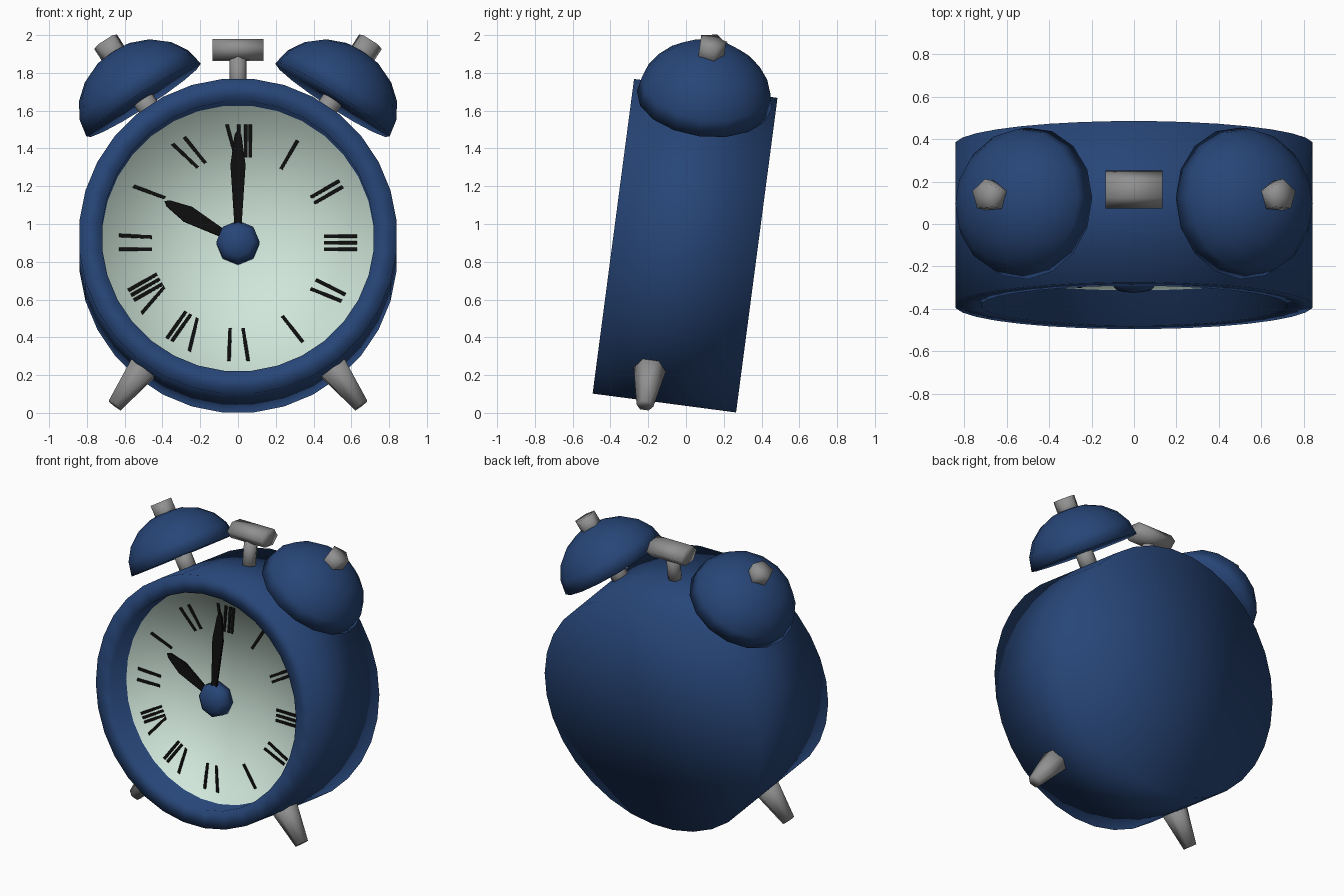
import bpy, bmesh, math
from mathutils import Matrix, Vector

if "Cube" in bpy.data.objects:
    bpy.data.objects.remove(bpy.data.objects["Cube"])


def material(name, rgb):
    m = bpy.data.materials.new(name)
    m.diffuse_color = (*rgb, 1)
    m.use_nodes = True
    m.node_tree.nodes["Principled BSDF"].inputs["Base Color"].default_value = m.diffuse_color
    return m


BLUE = material("navy_blue", (0.02, 0.06, 0.185))
CREAM = material("pale_mint", (0.63, 0.79, 0.70))
BLACK = material("black", (0.004, 0.004, 0.004))
GREY = material("metal_grey", (0.28, 0.28, 0.28))

# The whole clock leans back around its centre
LEAN = Matrix.Translation((0, -0.005, 0.885)) @ Matrix.Rotation(math.radians(-7.5), 4, 'X')
DIAL_Y, DIAL_Z, DIAL_R = -0.215, -0.013, 0.722


def finish(bm, name, mats, smooth=True):
    bmesh.ops.recalc_face_normals(bm, faces=bm.faces)
    me = bpy.data.meshes.new(name)
    bm.to_mesh(me)
    bm.free()
    for m in mats:
        me.materials.append(m)
    for p in me.polygons:
        p.use_smooth = smooth
    ob = bpy.data.objects.new(name, me)
    bpy.context.collection.objects.link(ob)
    return ob


def lathe(name, profile, seg, matrix, mats, phase=0.0, dial_ring=None):
    """Spin (radius, height) points around z; zero radius closes an end."""
    bm = bmesh.new()
    rings = []
    for r, h in profile:
        if r == 0:
            rings.append([bm.verts.new((0, 0, h))] * seg)
        else:
            rings.append([bm.verts.new((r * math.cos(phase + 2 * math.pi * i / seg),
                                        r * math.sin(phase + 2 * math.pi * i / seg), h))
                          for i in range(seg)])
    for k in range(len(rings) - 1):
        a, b = rings[k], rings[k + 1]
        for i in range(seg):
            j = (i + 1) % seg
            loop = list(dict.fromkeys((a[i], a[j], b[j], b[i])))
            f = bm.faces.new(loop)
            f.material_index = 1 if k == dial_ring else 0
    bmesh.ops.transform(bm, matrix=LEAN @ matrix, verts=bm.verts)
    return finish(bm, name, mats)


def rod(name, r0, h0, r1, h1, seg, matrix, mat, phase=0.0):
    return lathe(name, [(0, h0), (r0, h0), (r1, h1), (0, h1)], seg, matrix, [mat], phase)


def plate(bm, outline, angle, y0, y1):
    """Flat piece on the dial; outline is (sideways, outward), angle clockwise."""
    s, c = math.sin(angle), math.cos(angle)
    def ring(y):
        return [bm.verts.new((u * c + v * s, y, DIAL_Z - u * s + v * c)) for u, v in outline]
    a, b = ring(y0), ring(y1)
    bm.faces.new(a)
    bm.faces.new(b[::-1])
    n = len(a)
    for i in range(n):
        bm.faces.new((a[i], b[i], b[(i + 1) % n], a[(i + 1) % n]))


# Case: drum with a deep front recess whose floor is the dial
to_front = Matrix.Rotation(math.radians(90), 4, 'X')   # local z becomes -y
lathe("case", [(0, -0.383), (0.844, -0.383), (0.844, 0.383), (DIAL_R, 0.383),
               (DIAL_R, -DIAL_Y), (0, -DIAL_Y)],
      32, to_front, [BLUE, CREAM], math.pi / 32, dial_ring=4)

# Hour marks: (hour, sideways offset, extra tilt in degrees)
marks = [(1, 0, 0), (2, -0.018, 0), (2, 0.018, 0),
         (3, -0.035, 0), (3, 0, 0), (3, 0.035, 0),
         (4, -0.04, -3), (4, 0.008, -8), (5, -0.02, -8),
         (6, 0.045, 2), (6, -0.04, -9), (7, -0.04, -17), (7, 0.063, 5), (7, 0.033, 5),
         (8, 0.07, 0), (8, 0.04, 0), (8, 0.01, 0), (8, -0.04, -20),
         (9, 0.035, 3), (9, -0.035, 0), (10, 0, -10), (11, -0.01, -17), (11, 0.05, -9),
         (12, -0.035, -15), (12, 0.005, 0), (12, 0.04, 0), (12, 0.065, 0)]
bm = bmesh.new()
for hour, off, tilt in marks:
    t = math.tan(math.radians(tilt))
    w, r0, r1 = 0.009, 0.455, 0.63
    lo, hi = off - t * 0.085, off + t * 0.085
    plate(bm, [(lo - w, r0), (lo + w, r0), (hi + w, r1), (hi - w, r1)],
          math.radians(30 * hour), DIAL_Y + 0.001, DIAL_Y - 0.006)
bmesh.ops.transform(bm, matrix=LEAN, verts=bm.verts)
finish(bm, "hour_marks", [BLACK], False)

# Hands: narrow at the hub, widening, then pointed
for name, angle, length, w, y in (("minute_hand", 0, 0.60, 0.04, -0.05),
                                  ("hour_hand", math.radians(-61), 0.445, 0.045, -0.035)):
    bm = bmesh.new()
    half = [(0.022, 0.0), (0.022, 0.22 * length), (w, 0.68 * length), (0.018, 0.95 * length)]
    outline = half + [(0, length)] + [(-u, v) for u, v in half[::-1]]
    plate(bm, outline, angle, DIAL_Y + y, DIAL_Y + y - 0.015)
    bmesh.ops.transform(bm, matrix=LEAN, verts=bm.verts)
    finish(bm, name, [BLACK], False)

# Hub: domed octagonal knob
lathe("hub", [(0, -0.01), (0.115, -0.01), (0.115, 0.055), (0.08, 0.092), (0, 0.105)], 8,
      Matrix.Translation((0, DIAL_Y, DIAL_Z - 0.003)) @ to_front, [BLUE])

# Bells and feet, mirrored left and right
for side, s in (("left", -1), ("right", 1)):
    up = Matrix.Rotation(s * math.radians(32.7), 4, 'Y')
    dome = [(0, 0.925)] + [(0.36 * math.cos(math.radians(a)), 0.925 + 0.305 * math.sin(math.radians(a)))
                           for a in (0, 18, 36, 54, 72)] + [(0, 1.23)]
    lathe("bell_" + side, dome, 16, up, [BLUE])
    rod("bell_stem_" + side, 0.058, 0.80, 0.058, 0.96, 8, up, GREY)
    rod("bell_knob_" + side, 0.075, 1.17, 0.075, 1.298, 5, up, GREY, math.pi / 2)
    down = (Matrix.Translation((0, -0.1, 0))
            @ Matrix.Rotation(s * math.radians(180 - 37), 4, 'Y'))
    rod("foot_" + side, 0.10, 0.76, 0.045, 1.085, 6, down, GREY, math.pi / 6)

# Hammer between the bells
rod("hammer_stem", 0.045, 0.80, 0.045, 1.03, 8, Matrix.Translation((0, 0.02, 0)), GREY)
rod("hammer_head", 0.09, -0.135, 0.09, 0.135, 6,
    Matrix.Translation((0, 0.03, 1.05)) @ Matrix.Diagonal((1, 1, 0.68, 1))
    @ Matrix.Rotation(math.radians(90), 4, 'Y'), GREY, math.pi / 2)
